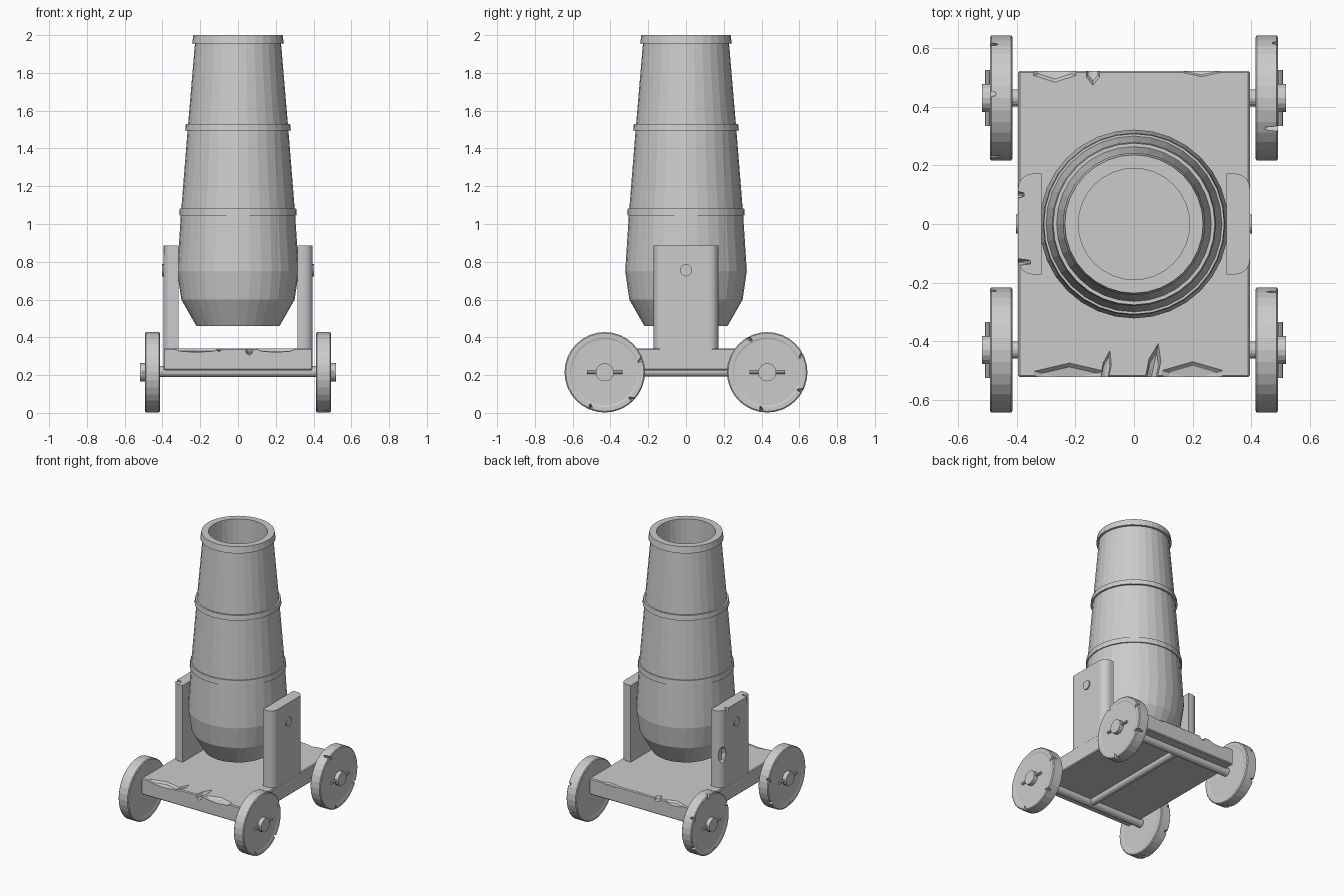
import bpy, bmesh, math, random
from mathutils import Matrix, Vector

if "Cube" in bpy.data.objects:
    bpy.data.objects.remove(bpy.data.objects["Cube"])

random.seed(4)


def finish(name, bm):
    bmesh.ops.recalc_face_normals(bm, faces=bm.faces)
    me = bpy.data.meshes.new(name)
    bm.to_mesh(me)
    bm.free()
    ob = bpy.data.objects.new(name, me)
    bpy.context.collection.objects.link(ob)
    return ob


def lathe(name, profile, sides, mat=Matrix()):
    """Closed solid turned about z; profile starts and ends on caps."""
    bm = bmesh.new()
    rings = [[bm.verts.new((r * math.cos(2 * math.pi * i / sides),
                            r * math.sin(2 * math.pi * i / sides), z))
              for i in range(sides)] for r, z in profile]
    for a, b in zip(rings, rings[1:]):
        for i in range(sides):
            j = (i + 1) % sides
            bm.faces.new((a[i], a[j], b[j], b[i]))
    bm.faces.new(rings[0])
    bm.faces.new(rings[-1])
    bm.transform(mat)
    return finish(name, bm)


def rod(name, a, b, r, sides=16):
    a, b = Vector(a), Vector(b)
    rot = (b - a).to_track_quat('Z', 'Y').to_matrix().to_4x4()
    return lathe(name, [(r, 0), (r, (b - a).length)], sides,
                 Matrix.Translation(a) @ rot)


def chip(ob, cuts):
    """Carve faceted nicks: each cut is (centre, half sizes, spin matrix)."""
    for c, s, rot in cuts:
        bm = bmesh.new()
        bmesh.ops.create_uvsphere(bm, u_segments=6, v_segments=4, radius=1)
        bm.transform(Matrix.Translation(c) @ rot @ Matrix.Diagonal((*s, 1)))
        cutter = finish("chip_cutter", bm)
        cutter.hide_render = True
        mod = ob.modifiers.new("chip", 'BOOLEAN')
        mod.operation, mod.solver, mod.object = 'DIFFERENCE', 'EXACT', cutter
        dg = bpy.context.evaluated_depsgraph_get()
        me = bpy.data.meshes.new_from_object(ob.evaluated_get(dg))
        ob.modifiers.clear()
        ob.data = me
        bpy.data.objects.remove(cutter)


I = Matrix()

# Barrel with reinforcing bands, muzzle lip and deep bore
lathe("barrel", [
    (0.22, 0.46), (0.30, 0.60), (0.322, 0.75), (0.303, 1.045),
    (0.311, 1.045), (0.308, 1.083), (0.300, 1.083),
    (0.267, 1.495), (0.280, 1.495), (0.276, 1.53), (0.264, 1.53),
    (0.228, 1.955), (0.243, 1.955), (0.236, 2.0),
    (0.19, 2.0), (0.19, 0.75)], 32)

# Deck with worn front and back edges
bm = bmesh.new()
bmesh.ops.create_cube(bm, size=1, matrix=Matrix.Translation((0, 0, 0.283)) @
                      Matrix.Diagonal((0.79, 1.045, 0.115, 1)))
bmesh.ops.bevel(bm, geom=bm.edges[:], offset=0.006, segments=1, affect='EDGES')
deck = finish("deck", bm)
chip(deck, [
    ((-0.22, -0.53, 0.345), (0.15, 0.06, 0.025), I),
    ((0.20, -0.53, 0.345), (0.13, 0.065, 0.025), I),
    ((-0.10, -0.52, 0.345), (0.018, 0.10, 0.02), Matrix.Rotation(-0.2, 4, 'Z')),
    ((0.06, -0.52, 0.345), (0.025, 0.12, 0.04), Matrix.Rotation(-0.2, 4, 'Z')),
    ((-0.27, 0.53, 0.345), (0.09, 0.05, 0.025), I),
    ((-0.14, 0.53, 0.345), (0.028, 0.06, 0.03), I),
    ((0.23, 0.53, 0.345), (0.08, 0.03, 0.02), I)])

for side, sx in (("left", -1), ("right", 1)):
    # Upright cheek with rounded outer corners
    outline = [(0.315, -0.172)]
    for k in range(7):
        a = math.pi / 2 * (k / 6 - 1)
        outline.append((0.345 + 0.05 * math.cos(a), -0.122 + 0.05 * math.sin(a)))
    outline += [(x, -y) for x, y in reversed(outline)]
    bm = bmesh.new()
    f = bm.faces.new([bm.verts.new((sx * x, y, 0.335)) for x, y in outline])
    up = bmesh.ops.extrude_face_region(bm, geom=[f])['geom']
    bmesh.ops.translate(bm, vec=(0, 0, 0.55),
                        verts=[v for v in up if isinstance(v, bmesh.types.BMVert)])
    cheek = finish(side + "_cheek", bm)
    if sx < 0:
        chip(cheek, [((-0.39, 0.15, 0.57), (0.025, 0.04, 0.06), I),
                     ((-0.395, -0.13, 0.88), (0.05, 0.012, 0.05), I),
                     ((-0.395, 0.10, 0.88), (0.025, 0.012, 0.03), I)])
    # Trunnion pin
    rod(side + "_trunnion", (sx * 0.27, 0, 0.755), (sx * 0.403, 0, 0.755), 0.032)

    for end, sy in (("front", -1), ("back", 1)):
        y, z = sy * 0.43, 0.215
        tag = end + "_" + side
        # Wheel, faces very slightly dished, rim nicked
        mat = Matrix.Translation((sx * 0.453, y, z)) @ Matrix.Rotation(math.pi / 2, 4, 'Y')
        wheel = lathe(tag + "_wheel", [
            (0.175, -0.036), (0.185, -0.039), (0.207, -0.039), (0.213, -0.034),
            (0.213, 0.034), (0.207, 0.039), (0.185, 0.039), (0.175, 0.036)], 32, mat)
        cuts = []
        for k in range(5):
            a = 2 * math.pi * (k + random.uniform(0.1, 0.7)) / 5
            c = (sx * 0.49, y + 0.213 * math.cos(a), z + 0.213 * math.sin(a))
            cuts.append((c, (random.uniform(0.02, 0.06), 0.035, 0.009),
                         Matrix.Rotation(a + 0.4, 4, 'X')))
        chip(wheel, cuts)
        # Hub and linch pin
        rod(tag + "_hub", (sx * 0.48, y, z), (sx * 0.518, y, z), 0.048)
        rod(tag + "_linch_pin", (sx * 0.499, y - 0.095, z),
            (sx * 0.499, y + 0.095, z), 0.009, 8)

# Axles and the spine joining them
for end, y in (("front", -0.43), ("back", 0.43)):
    rod(end + "_axle", (-0.49, y, 0.218), (0.49, y, 0.218), 0.029)
rod("spine", (0, -0.43, 0.218), (0, 0.43, 0.218), 0.025)
